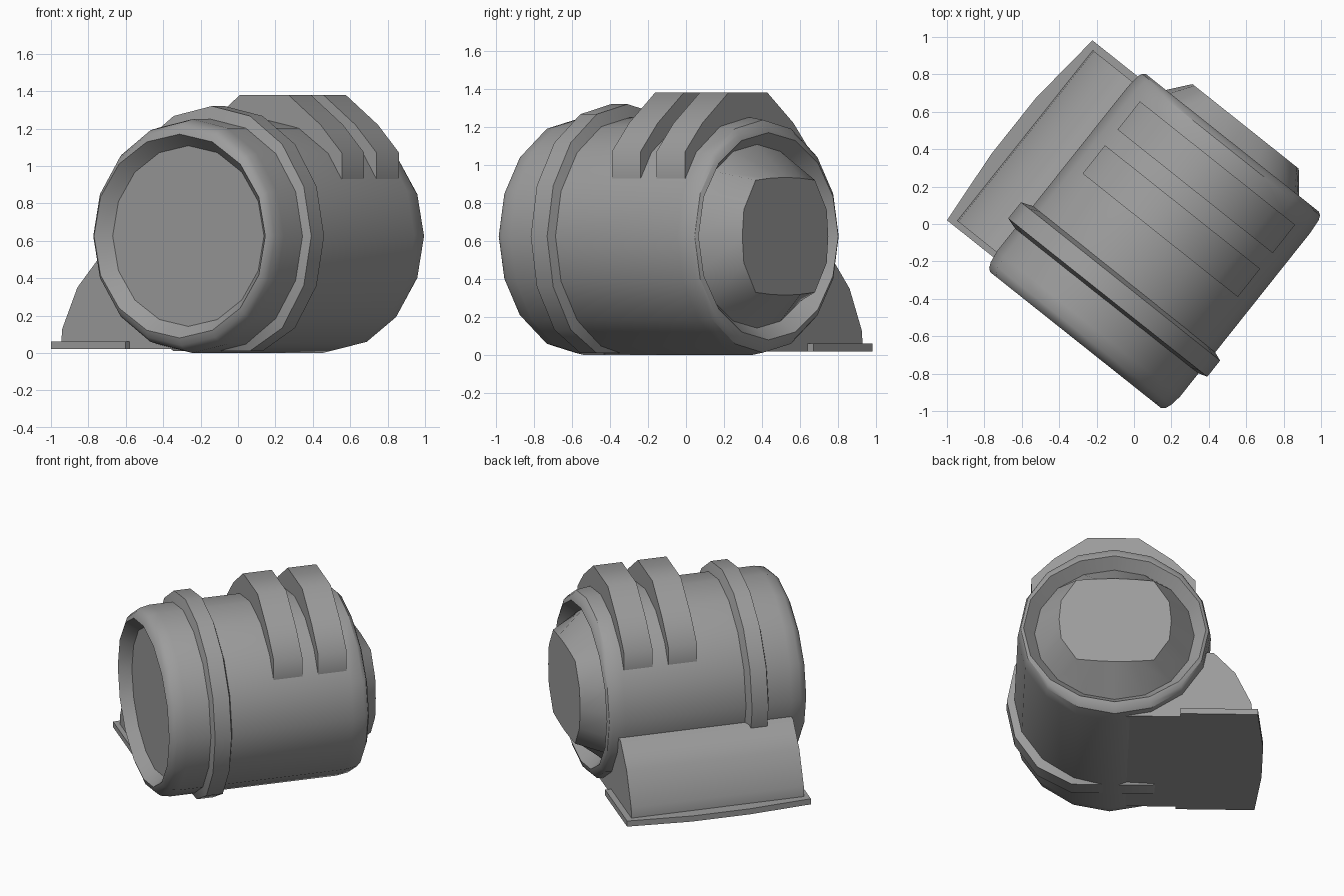
import bpy, bmesh, math
from mathutils import Matrix

if "Cube" in bpy.data.objects:
    bpy.data.objects.remove(bpy.data.objects["Cube"])

# Local frame: a = along the drum axis, v = sideways, z = up; turned in plan
TURN = Matrix.Rotation(math.radians(51.5), 4, 'Z')
CZ, SIDES = 0.625, 16
GREY = bpy.data.materials.new("dark_grey")
GREY.diffuse_color = (0.335, 0.335, 0.335, 1)
GREY.use_nodes = True
GREY.node_tree.nodes["Principled BSDF"].inputs["Base Color"].default_value = GREY.diffuse_color


def finish(name, bm, angle=30):
    bmesh.ops.recalc_face_normals(bm, faces=bm.faces)
    bm.transform(TURN)
    me = bpy.data.meshes.new(name)
    bm.to_mesh(me)
    bm.free()
    me.materials.append(GREY)
    ob = bpy.data.objects.new(name, me)
    bpy.context.collection.objects.link(ob)
    bpy.ops.object.select_all(action='DESELECT')
    ob.select_set(True)
    bpy.context.view_layer.objects.active = ob
    bpy.ops.object.shade_smooth_by_angle(angle=math.radians(angle))
    return ob


def oval(rv, rz):
    return [(math.cos(2 * math.pi * i / SIDES) * rv,
             math.sin(2 * math.pi * i / SIDES) * rz) for i in range(SIDES)]


def squarish():
    """Rounded outline with flat top and bottom, for the rear cap."""
    q = [(0.363, 0), (0.35, 0.14), (0.25, 0.295), (0.13, 0.305), (0, 0.31)]
    upper = q + [(-p, z) for p, z in reversed(q[:4])]
    return upper + [(p, -z) for p, z in reversed(upper[1:-1])]


def loft(name, sections, cv, closed=False, floor=0.0):
    """Bridge sections (a, outline) along the axis."""
    bm = bmesh.new()
    rings = [[bm.verts.new((a, -(cv + p), max(floor, CZ + q))) for p, q in pts]
             for a, pts in sections]
    pairs = list(zip(rings, rings[1:]))
    if closed:
        pairs.append((rings[-1], rings[0]))
    else:
        bm.faces.new(rings[0])
        bm.faces.new(rings[-1])
    for r, s in pairs:
        for i in range(SIDES):
            j = (i + 1) % SIDES
            bm.faces.new((r[i], r[j], s[j], s[i]))
    return finish(name, bm)


def slab(name, pts, vec, angle=50):
    """Extrude a flat outline of (a, v, z) points by a vector."""
    bm = bmesh.new()
    lo = [bm.verts.new((a, -v, z)) for a, v, z in pts]
    hi = [bm.verts.new((a + vec[0], -v, z + vec[2])) for a, v, z in pts]
    bm.faces.new(lo)
    bm.faces.new(hi)
    for i in range(len(pts)):
        j = (i + 1) % len(pts)
        bm.faces.new((lo[i], lo[j], hi[j], hi[i]))
    return finish(name, bm, angle)


# Drum body with recessed front, rounded shoulders and protruding rear cap
drum = [(-0.605, 0.517, 0.483), (-0.68, 0.585, 0.545),
        (-0.665, 0.602, 0.585), (-0.635, 0.615, 0.612), (-0.57, 0.625, 0.625),
        (0.55, 0.625, 0.625), (0.63, 0.618, 0.612), (0.655, 0.608, 0.585),
        (0.667, 0.59, 0.545), (0.59, 0.517, 0.483)]
loft("drum_body", [(a, oval(rv, rz)) for a, rv, rz in drum] + [(0.78, squarish())], 0.142)

# Raised band around the drum, flattened underneath
band = [(-0.42, 0.60, 0.60), (-0.395, 0.68, 0.695),
        (-0.285, 0.68, 0.695), (-0.255, 0.60, 0.60)]
loft("band", [(a, oval(rv, rz)) for a, rv, rz in band], 0.135, True, 0.01)

# Two raised fins over the top
half = [(0.53, 0.93), (0.53, 1.07), (0.385, 1.22), (0.165, 1.38)]
outline = half + [(-p, z) for p, z in reversed(half)]
for i, a in enumerate((0.04, 0.34)):
    slab(f"top_fin_{i + 1}", [(a, 0.147 + p, z) for p, z in outline], (0.193, 0, 0))

# Side support bracket
side = [(0.1, 0.02), (-0.75, 0.02), (-0.75, 0.06), (-0.743, 0.13),
        (-0.64, 0.35), (-0.5, 0.5), (0.1, 0.5)]
slab("support_bracket", [(-0.575, v, z) for v, z in side], (1.165, 0, 0))

# Base plate with a slightly bowed outer edge
plate = [(-0.607, -0.285), (-0.607, -0.795), (-0.183, -0.83),
         (0.202, -0.83), (0.63, -0.785), (0.63, -0.285)]
slab("base_plate", [(a, v, 0.02) for a, v in plate], (0, 0, 0.04))
